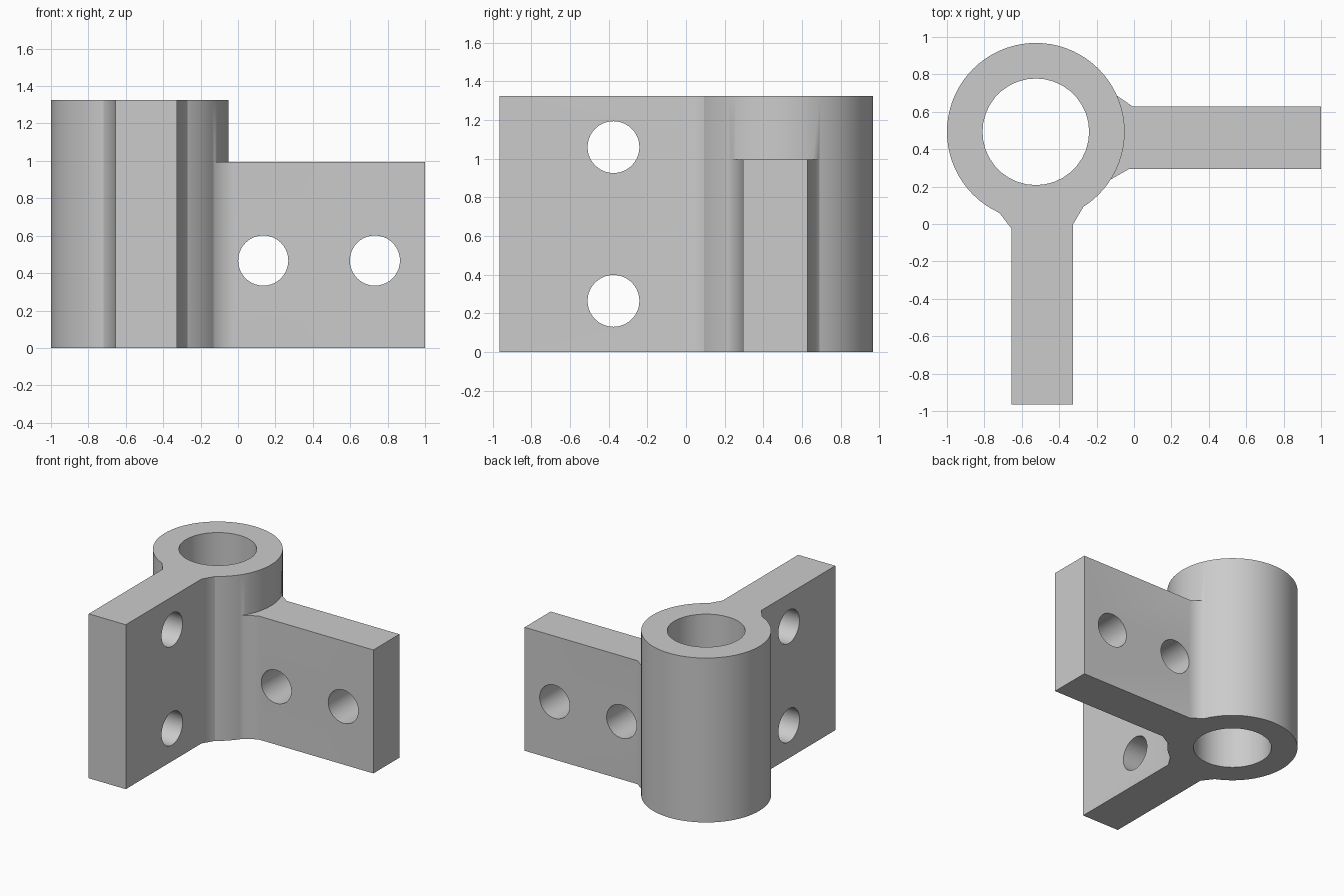
import bpy, math
from mathutils import Vector

cube = bpy.data.objects.get("Cube")
if cube:
    bpy.data.objects.remove(cube, do_unlink=True)

HEIGHT, ARM_HEIGHT = 1.325, 0.995
CX, CY = -0.525, 0.493
OUTER, BORE, BOLT = 0.475, 0.285, 0.134

grey = bpy.data.materials.new("plain grey")
grey.use_nodes = True
colour = (0.6, 0.6, 0.6, 1)
grey.diffuse_color = colour
grey.node_tree.nodes["Principled BSDF"].inputs["Base Color"].default_value = colour


def prism(name, outline, height):
    """Extrude a counter-clockwise plan outline up from the ground."""
    n = len(outline)
    verts = [(x, y, z) for z in (0, height) for x, y in outline]
    faces = [tuple(reversed(range(n))), tuple(range(n, 2 * n))]
    faces += [(i, (i + 1) % n, n + (i + 1) % n, n + i) for i in range(n)]
    mesh = bpy.data.meshes.new(name)
    mesh.from_pydata(verts, [], faces)
    mesh.materials.append(grey)
    obj = bpy.data.objects.new(name, mesh)
    bpy.context.collection.objects.link(obj)
    return obj


def cylinder(name, radius, depth, centre, axis, sides):
    bpy.ops.mesh.primitive_cylinder_add(
        vertices=sides, radius=radius, depth=depth, location=centre,
        rotation=Vector(axis).to_track_quat('Z', 'Y').to_euler())
    obj = bpy.context.object
    obj.name = name
    obj.data.materials.append(grey)
    return obj


def combine(target, other, operation):
    bpy.context.view_layer.objects.active = target
    mod = target.modifiers.new(operation.lower(), 'BOOLEAN')
    mod.operation, mod.solver, mod.object = operation, 'EXACT', other
    bpy.ops.object.modifier_apply(modifier=mod.name)
    bpy.data.objects.remove(other, do_unlink=True)


# Round sleeve
bracket = cylinder("hinge_bracket", OUTER, HEIGHT, (CX, CY, HEIGHT / 2), (0, 0, 1), 72)

# Full-height front arm, flaring into the sleeve
front_arm = prism("front_arm", [
    (-0.655, -0.965), (-0.325, -0.965), (-0.325, 0), (-0.27, 0.092),
    (-0.3, 0.3), (-0.7, 0.3), (-0.72, 0.06), (-0.655, -0.025)], HEIGHT)
combine(bracket, front_arm, 'UNION')

# Lower side arm, flaring into the sleeve
side_arm = prism("side_arm", [
    (1, 0.295), (1, 0.627), (-0.005, 0.627), (-0.1, 0.692),
    (-0.3, 0.65), (-0.3, 0.3), (-0.125, 0.238), (-0.025, 0.295)], ARM_HEIGHT)
combine(bracket, side_arm, 'UNION')

# Sleeve bore
bore = cylinder("bore_cutter", BORE, 3, (CX, CY, HEIGHT / 2), (0, 0, 1), 36)
combine(bracket, bore, 'DIFFERENCE')

# Bolt holes through both arms
for z in (0.265, 1.06):
    hole = cylinder("front_hole_cutter", BOLT, 0.6, (-0.49, -0.375, z), (1, 0, 0), 40)
    combine(bracket, hole, 'DIFFERENCE')
for x in (0.135, 0.732):
    hole = cylinder("side_hole_cutter", BOLT, 0.6, (x, 0.46, 0.467), (0, 1, 0), 40)
    combine(bracket, hole, 'DIFFERENCE')

# Smooth curved walls, crisp rims, flat plates
bpy.ops.object.select_all(action='DESELECT')
bracket.select_set(True)
bpy.context.view_layer.objects.active = bracket
bpy.ops.object.shade_smooth_by_angle(angle=math.radians(40))
weighted = bracket.modifiers.new("flat plates", 'WEIGHTED_NORMAL')
weighted.keep_sharp = True
